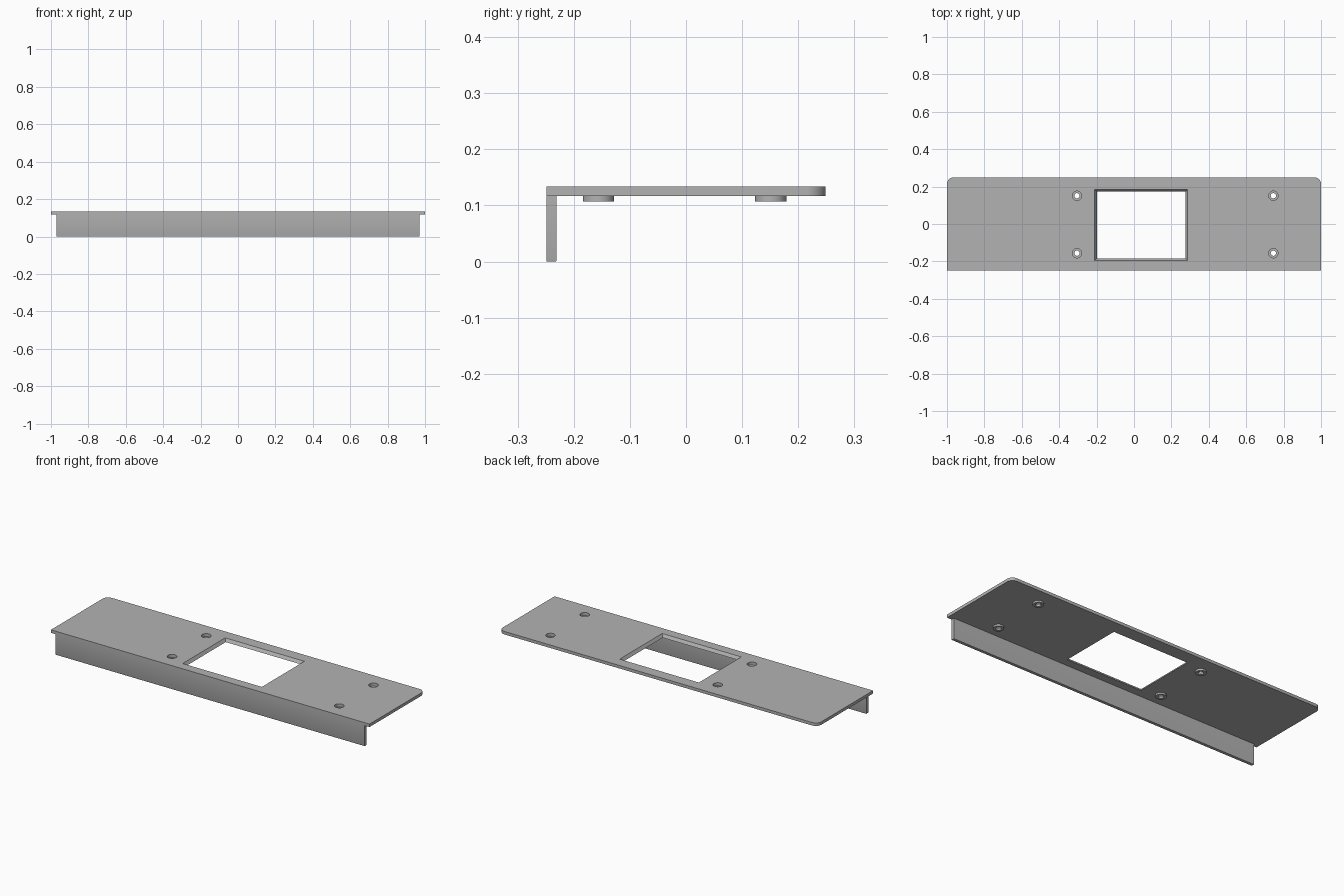
import bpy, bmesh, math

default = bpy.data.objects.get("Cube")
if default:
    bpy.data.objects.remove(default, do_unlink=True)

grey = bpy.data.materials.new("plain grey")
grey.use_nodes = True
grey.diffuse_color = (0.45, 0.45, 0.45, 1)
grey.node_tree.nodes["Principled BSDF"].inputs["Base Color"].default_value = grey.diffuse_color

TOP, UNDER, LOW = 0.134, 0.117, 0.107
FRONT, BACK = -0.249, 0.249


def loft(name, rings, closed=False):
    """Skin equal-sized rings of points; cap the ends, or join last to first."""
    bm = bmesh.new()
    loops = [[bm.verts.new(p) for p in ring] for ring in rings]
    pairs = list(zip(loops, loops[1:]))
    if closed:
        pairs.append((loops[-1], loops[0]))
    else:
        bm.faces.new(loops[0])
        bm.faces.new(loops[-1])
    for a, b in pairs:
        for i in range(len(a)):
            j = (i + 1) % len(a)
            bm.faces.new((a[i], a[j], b[j], b[i]))
    bmesh.ops.recalc_face_normals(bm, faces=bm.faces)
    mesh = bpy.data.meshes.new(name)
    bm.to_mesh(mesh)
    bm.free()
    mesh.materials.append(grey)
    obj = bpy.data.objects.new(name, mesh)
    bpy.context.collection.objects.link(obj)
    return obj


def circle(x, y, z, r, n=32):
    return [(x + r * math.cos(math.tau * i / n), y + r * math.sin(math.tau * i / n), z)
            for i in range(n)]


def rect(x0, x1, y0, y1, z):
    return [(x0, y0, z), (x1, y0, z), (x1, y1, z), (x0, y1, z)]


def activate(obj):
    bpy.ops.object.select_all(action='DESELECT')
    obj.select_set(True)
    bpy.context.view_layer.objects.active = obj


def smooth(obj):
    activate(obj)
    bpy.ops.object.shade_smooth_by_angle(angle=math.radians(30))


# Top plate outline: square front corners, rounded back corners
def outline(z, r=0.035, steps=8):
    pts = [(-1, FRONT, z), (1, FRONT, z)]
    for side, start in ((1, 0), (-1, math.pi / 2)):
        for i in range(steps + 1):
            a = start + math.pi / 2 * i / steps
            pts.append((side * (1 - r) + r * math.cos(a), BACK - r + r * math.sin(a), z))
    return pts


plate = loft("top_plate", [outline(UNDER), outline(TOP)])

# Cutters: tapered window opening and four screw recesses
SCREWS = [(x, y) for x in (-0.305, 0.745) for y in (-0.156, 0.151)]


def window(z):
    t = 0.011 * (z - UNDER) / (TOP - UNDER)
    return rect(-0.199 - t, 0.276 + t, -0.185 - t, 0.174 + t, z)


cutters = [loft("window_cutter", [window(UNDER - 0.01), window(TOP + 0.01)])]
for x, y in SCREWS:
    cutters.append(loft("recess_cutter", [circle(x, y, UNDER - 0.01, 0.025),
                                          circle(x, y, TOP + 0.01, 0.025)]))
for cutter in cutters:
    cutter.hide_render = True
    mod = plate.modifiers.new("cut", 'BOOLEAN')
    mod.operation, mod.solver, mod.object = 'DIFFERENCE', 'EXACT', cutter
    activate(plate)
    bpy.ops.object.modifier_apply(modifier=mod.name)
    bpy.data.objects.remove(cutter, do_unlink=True)
smooth(plate)

# Ring bosses under the plate form the recess floors
for n, (x, y) in enumerate(SCREWS, 1):
    boss = loft(f"screw_boss_{n}", [circle(x, y, z, r) for z, r in
                                    ((LOW, 0.014), (LOW, 0.028), (UNDER, 0.028), (UNDER, 0.014))],
                closed=True)
    smooth(boss)

# Front flange hanging below the plate, with softened lower edges
flange = loft("front_flange", [rect(-0.97, 0.97, FRONT, -0.231, z) for z in (0, UNDER)])
bm = bmesh.new()
bm.from_mesh(flange.data)
low_edges = [e for e in bm.edges if all(v.co.z < 0.001 for v in e.verts)]
bmesh.ops.bevel(bm, geom=low_edges, offset=0.002, segments=2, profile=0.5, affect='EDGES')
bm.to_mesh(flange.data)
bm.free()
smooth(flange)
